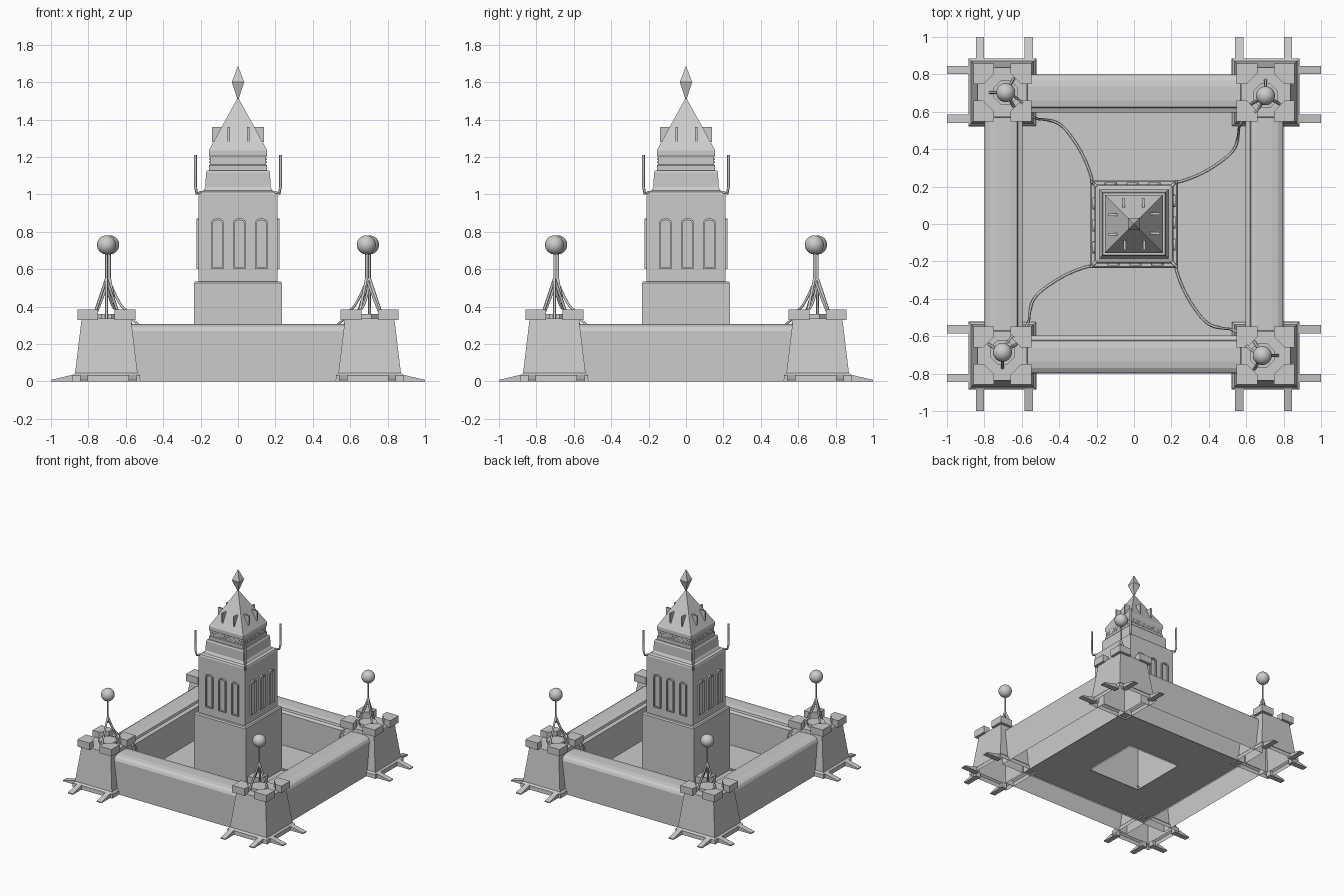
import bpy, bmesh, math
from mathutils import Matrix, Vector

if "Cube" in bpy.data.objects:
    bpy.data.objects.remove(bpy.data.objects["Cube"])


def turn(k):
    return Matrix.Rotation(k * math.pi / 2, 4, 'Z')


def make(name, verts, faces, k=0):
    me = bpy.data.meshes.new(name)
    me.from_pydata([turn(k) @ Vector(v) for v in verts], [], faces)
    bm = bmesh.new()
    bm.from_mesh(me)
    bmesh.ops.recalc_face_normals(bm, faces=bm.faces)
    bm.to_mesh(me)
    bm.free()
    ob = bpy.data.objects.new(name, me)
    bpy.context.collection.objects.link(ob)
    return ob


def square_loft(name, prof, c=(0, 0), k=0):
    """Stack of square rings (half width, z); open bottom, closed top."""
    v = [(c[0] + sx * h, c[1] + sy * h, z) for h, z in prof
         for sx, sy in ((-1, -1), (1, -1), (1, 1), (-1, 1))]
    f = [(4*i + j, 4*i + (j+1) % 4, 4*i + 4 + (j+1) % 4, 4*i + 4 + j)
         for i in range(len(prof) - 1) for j in range(4)]
    n = len(v)
    f.append((n-4, n-3, n-2, n-1))
    return make(name, v, f, k)


def prism(name, prof, a, b, k=0, bottom=True):
    """Profile (distance outward, z) on the -y side, extruded from x=a to x=b."""
    n = len(prof)
    v = [(x, -r, z) for x in (a, b) for r, z in prof]
    f = [(i, (i+1) % n, n + (i+1) % n, n + i) for i in range(n if bottom else n - 1)]
    f += [tuple(range(n)), tuple(range(2*n - 1, n - 1, -1))]
    return make(name, v, f, k)


def column(name, pts, z0, z1, k=0):
    n = len(pts)
    v = [(x, y, z) for z in (z0, z1) for x, y in pts]
    f = [(i, (i+1) % n, n + (i+1) % n, n + i) for i in range(n)]
    f += [tuple(range(n)), tuple(range(n, 2*n))]
    return make(name, v, f, k)


def tube(name, pts, r, k=0, smooth=False):
    cu = bpy.data.curves.new(name, 'CURVE')
    cu.dimensions = '3D'
    cu.bevel_depth = r
    cu.bevel_resolution = 1
    cu.use_fill_caps = True
    cu.resolution_u = 5
    s = cu.splines.new('NURBS' if smooth else 'POLY')
    s.points.add(len(pts) - 1)
    for p, co in zip(s.points, pts):
        p.co = (*(turn(k) @ Vector(co)), 1)
    if smooth:
        s.order_u = 3
        s.use_endpoint_u = True
    ob = bpy.data.objects.new(name, cu)
    bpy.context.collection.objects.link(ob)
    bpy.ops.object.select_all(action='DESELECT')
    ob.select_set(True)
    bpy.context.view_layer.objects.active = ob
    bpy.ops.object.convert(target='MESH')


def arch(hw, z0, z1):
    pts = [(-hw, z0), (hw, z0)]
    return pts + [(hw * math.cos(t * math.pi / 6), z1 - hw * 0.6 + hw * 0.6 * math.sin(t * math.pi / 6))
                  for t in range(7)]


def window_frame(name, x, y0, y1, k):
    o, i = arch(0.033, 0.6, 0.872), arch(0.024, 0.608, 0.862)
    n = len(o)
    v = [(x + p[0], y, p[1]) for y in (y0, y1) for ring in (o, i) for p in ring]
    f = []
    for j in range(n):
        m = (j + 1) % n
        f += [(2*n + j, 2*n + m, 3*n + m, 3*n + j),
              (j, m, 2*n + m, 2*n + j), (n + j, n + m, 3*n + m, 3*n + j)]
    make(name, v, f, k)


# courtyard floor, with the opening under the main tower
L = [(-1, -1), (1, -1), (1, 1), (-1, 1)]
make("courtyard_floor", [(x * h, y * h, 0.012) for h in (0.595, 0.235) for x, y in L],
     [(i, (i+1) % 4, 4 + (i+1) % 4, 4 + i) for i in range(4)])

# main tower
square_loft("tower_base", [(0.235, 0), (0.235, 0.525), (0.228, 0.535), (0.2, 0.535)])
square_loft("tower_shaft", [(0.21, 0.53), (0.21, 1.0), (0.205, 1.012), (0.185, 1.02),
                            (0.173, 1.04), (0.172, 1.118), (0.165, 1.128)])
square_loft("tower_roof", [(0.155, 1.12), (0.155, 1.155), (0.151, 1.16), (0.151, 1.2),
                           (0.156, 1.21), (0.156, 1.235), (0.004, 1.512)])
square_loft("roof_finial", [(0.003, 1.508), (0.033, 1.6), (0.001, 1.685)])

wall = [(0.8, 0), (0.8, 0.27), (0.79, 0.29), (0.77, 0.302), (0.735, 0.308), (0.66, 0.308),
        (0.625, 0.302), (0.62, 0.285), (0.595, 0.275), (0.595, 0)]
foot = [(0.86, 0), (0.86, 0.042), (0.89, 0.034), (1.0, 0.008), (1.0, 0)]
fin = [(0.138, 1.28), (0.138, 1.36), (0.08, 1.36), (0.12, 1.28)]
cx, cy = -0.704, -0.704          # corner turret centre
px, py = -0.703, -0.686          # mast centre

for k in range(4):
    # curtain wall and splayed feet
    prism(f"curtain_wall_{k}", wall, -0.6, 0.6, k, bottom=False)
    for i, x in enumerate((-0.823, -0.563, 0.563, 0.823)):
        prism(f"turret_foot_{k}_{i}", foot, x - 0.022, x + 0.022, k)

    # tower windows, roof fins, studs and corner spikes
    for i, x in enumerate((-0.11, 0.008, 0.125)):
        window_frame(f"window_frame_{k}_{i}", x, -0.205, -0.223, k)
    for i, x in enumerate((-0.05, 0.055)):
        prism(f"roof_fin_{k}_{i}", fin, x - 0.006, x + 0.006, k)
    for i in range(13):
        for z in (1.168, 1.185):
            x = -0.132 + i * 0.022 + (0.005 if z > 1.17 else -0.005)
            prism(f"eave_stud_{k}_{i}", [(0.154, z), (0.154, z + 0.007), (0.15, z + 0.007), (0.15, z)],
                  x - 0.004, x + 0.004, k)
    tube(f"corner_spike_{k}", [(-0.2, -0.2, 1.01), (-0.221, -0.221, 1.005), (-0.227, -0.227, 1.04),
                               (-0.227, -0.227, 1.21)], 0.008, k)

    # corner turret with chamfered merlons
    square_loft(f"turret_body_{k}", [(0.182, 0), (0.18, 0.032), (0.167, 0.045), (0.132, 0.335)], (cx, cy), k)
    for i, (sx, sy) in enumerate(L):
        pts = [(0.155, 0.155), (0.155, 0.045), (0.1, 0.045), (0.045, 0.1), (0.045, 0.155)]
        column(f"merlon_{k}_{i}", [(cx + sx * a, cy + sy * b) for a, b in pts], 0.328, 0.385, k)

    # mast: low plinth, tripod, pole and ball
    column(f"mast_plinth_{k}", [(px + 0.07 * math.cos(a * math.pi / 4 + 0.39),
                                 py + 0.07 * math.sin(a * math.pi / 4 + 0.39)) for a in range(8)], 0.33, 0.36, k)
    for i in range(3):
        a = math.radians(150 + 120 * i)
        tube(f"tripod_leg_{k}_{i}", [(px, py, 0.55), (px + 0.085 * math.cos(a), py + 0.085 * math.sin(a), 0.33)],
             0.008, k)
    tube(f"mast_pole_{k}", [(px, py, 0.5), (px, py, 0.7)], 0.007, k)
    c = turn(k) @ Vector((px, py, 0.73))
    bpy.ops.mesh.primitive_uv_sphere_add(segments=24, ring_count=14, radius=0.051, location=c)
    bpy.context.object.name = f"mast_ball_{k}"
    bpy.ops.object.shade_smooth()

    # cable from the tower over the floor and up to the mast
    tube(f"cable_{k}", [(-0.22, -0.22, 0.02), (-0.3, -0.24, 0.02), (-0.42, -0.3, 0.02), (-0.54, -0.39, 0.02),
                        (-0.56, -0.48, 0.03), (-0.56, -0.52, 0.3), (-0.59, -0.57, 0.33), (-0.64, -0.59, 0.38),
                        (-0.68, -0.63, 0.4), (px, py, 0.53)], 0.007, k, smooth=True)
